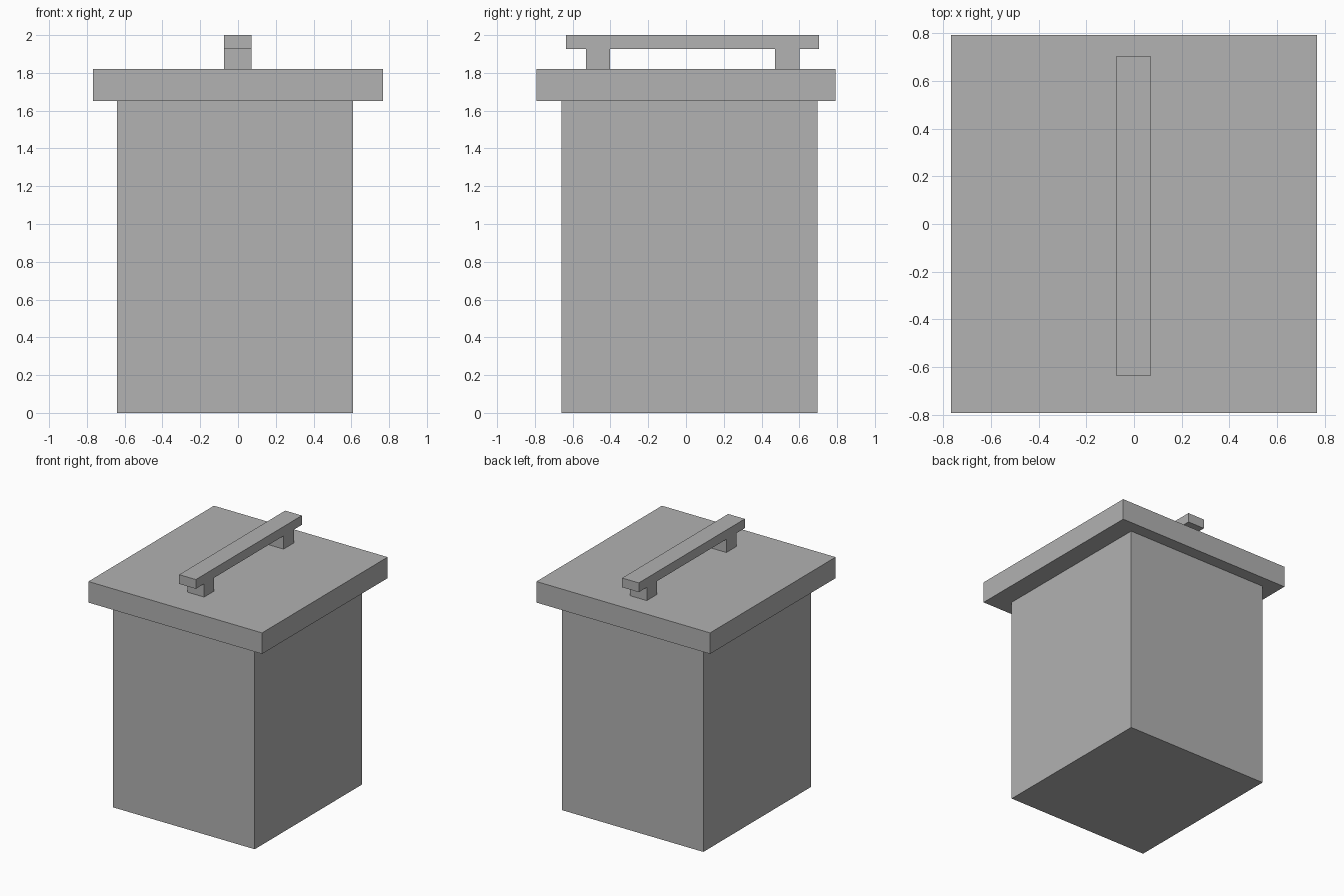
import bpy
from mathutils import Vector

cube = bpy.data.objects.get("Cube")
if cube:
    bpy.data.objects.remove(cube, do_unlink=True)

# One flat grey for the whole bin
grey = bpy.data.materials.new("plain_grey")
grey.use_nodes = True
colour = (0.445, 0.445, 0.445, 1)
grey.diffuse_color = colour
grey.node_tree.nodes["Principled BSDF"].inputs["Base Color"].default_value = colour


def box(name, low, high):
    """Add a box spanning two opposite corners."""
    low, high = Vector(low), Vector(high)
    bpy.ops.mesh.primitive_cube_add(size=1, location=(low + high) / 2)
    obj = bpy.context.object
    obj.name = name
    obj.scale = high - low
    bpy.ops.object.transform_apply(location=False, rotation=False, scale=True)
    obj.data.materials.append(grey)
    return obj


# Heights where the stacked parts meet
LID_BOTTOM, LID_TOP, BAR_BOTTOM, TOP = 1.652, 1.82, 1.926, 2.0
# Handle width
LEFT, RIGHT = -0.075, 0.072

# Container and overhanging lid
box("container", (-0.64, -0.66, 0), (0.61, 0.695, LID_BOTTOM))
box("lid", (-0.767, -0.792, LID_BOTTOM), (0.767, 0.792, LID_TOP))

# Handle: a bar on two posts
box("handle_bar", (LEFT, -0.635, BAR_BOTTOM), (RIGHT, 0.703, TOP))
for name, front, back in (("front_handle_post", -0.53, -0.403),
                          ("back_handle_post", 0.472, 0.602)):
    box(name, (LEFT, front, LID_TOP), (RIGHT, back, BAR_BOTTOM))
